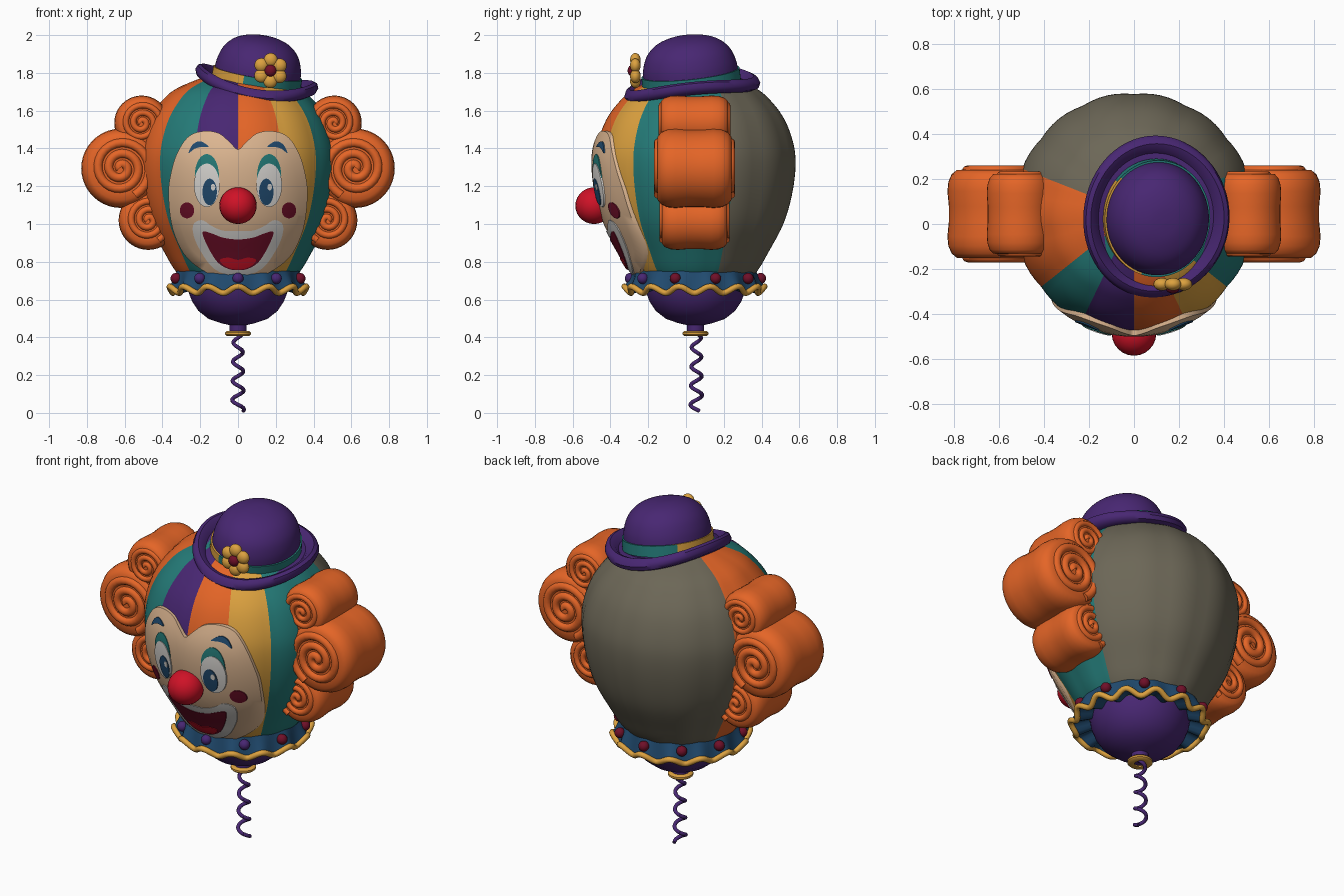
import bpy, bmesh, math
from mathutils import Matrix, Vector
from math import sin, cos, pi, radians

if "Cube" in bpy.data.objects:
    bpy.data.objects.remove(bpy.data.objects["Cube"])

CY = 0.05  # y of the balloon axis


def material(name, rgb):
    m = bpy.data.materials.new(name)
    m.diffuse_color = (*rgb, 1)
    m.use_nodes = True
    m.node_tree.nodes["Principled BSDF"].inputs["Base Color"].default_value = m.diffuse_color
    return m


ORANGE = material("orange", (.78, .13, .02))
PURPLE = material("purple", (.065, .02, .17))
TEAL = material("teal", (.018, .20, .19))
YELLOW = material("golden yellow", (.72, .36, .05))
CREAM = material("cream", (.74, .48, .29))
GREY = material("olive grey", (.15, .135, .095))
WHITE = material("white", (.72, .70, .67))
RED = material("red", (.62, .006, .02))
DARKRED = material("dark red", (.16, .005, .022))
BLUE = material("blue", (.015, .07, .16))


def make(name, verts, faces, mats, rule=None):
    me = bpy.data.meshes.new(name)
    bm = bmesh.new()
    vs = [bm.verts.new(v) for v in verts]
    for f in faces:
        bm.faces.new([vs[i] for i in f])
    bmesh.ops.remove_doubles(bm, verts=bm.verts, dist=1e-5)
    bmesh.ops.recalc_face_normals(bm, faces=bm.faces)
    for f in bm.faces:
        f.smooth = True
        f.material_index = rule(f.calc_center_median()) if rule else 0
    bm.to_mesh(me)
    for m in mats:
        me.materials.append(m)
    ob = bpy.data.objects.new(name, me)
    bpy.context.collection.objects.link(ob)
    return ob


def loft(name, rings, mats, rule=None):
    n = len(rings[0])
    faces = [(i*n + j, i*n + (j+1) % n, (i+1)*n + (j+1) % n, (i+1)*n + j)
             for i in range(len(rings)-1) for j in range(n)]
    return make(name, [p for r in rings for p in r], faces, mats, rule)


def lathe(name, prof, mats, fn=None, segs=64, rule=None):
    # angle 0 points to the front (-y), positive angles to +x
    fn = fn or (lambda r, a, z: (r*sin(a), CY - r*cos(a), z))
    return loft(name, [[fn(r, 2*pi*j/segs, z) for j in range(segs)] for r, z in prof], mats, rule)


def spline(pts, n=6, closed=False):
    out, k = [], len(pts)
    get = (lambda i: pts[i % k]) if closed else (lambda i: pts[max(0, min(k-1, i))])
    for i in range(k if closed else k-1):
        p = [Vector(get(i+d)) for d in (-1, 0, 1, 2)]
        for s in range(n):
            t = s/n
            out.append(0.5*(2*p[1] + (p[2]-p[0])*t + (2*p[0]-5*p[1]+4*p[2]-p[3])*t*t
                            + (3*p[1]-p[0]-3*p[2]+p[3])*t**3))
    return out if closed else out + [Vector(pts[-1])]


def tube(name, paths, radius, mats, cyclic=False):
    cu = bpy.data.curves.new(name, 'CURVE')
    cu.dimensions = '3D'
    cu.bevel_depth, cu.bevel_resolution, cu.use_fill_caps = radius, 3, True
    for i, path in enumerate(paths):
        sp = cu.splines.new('POLY')
        sp.points.add(len(path)-1)
        for q, p in zip(sp.points, path):
            q.co = (*p, 1)
        sp.use_cyclic_u, sp.material_index = cyclic, i % len(mats)
    for m in mats:
        cu.materials.append(m)
    tmp = bpy.data.objects.new(name + "_path", cu)
    bpy.context.collection.objects.link(tmp)
    me = bpy.data.meshes.new_from_object(tmp.evaluated_get(bpy.context.evaluated_depsgraph_get()))
    bpy.data.objects.remove(tmp)
    ob = bpy.data.objects.new(name, me)
    bpy.context.collection.objects.link(ob)


def balls(name, mat, items):
    me = bpy.data.meshes.new(name)
    bm = bmesh.new()
    for c, s in items:
        bmesh.ops.create_uvsphere(bm, u_segments=24, v_segments=14, radius=1,
                                  matrix=Matrix.Translation(c) @ Matrix.Diagonal((*s, 1)))
    bm.to_mesh(me)
    me.materials.append(mat)
    bpy.context.collection.objects.link(bpy.data.objects.new(name, me))


# Balloon head with 14 gores, panels coloured by direction
HEAD = spline([(.25, .66), (.33, .75), (.39, .85), (.47, 1.0), (.515, 1.15), (.535, 1.3),
               (.525, 1.42), (.478, 1.55), (.405, 1.65), (.32, 1.72), (.15, 1.79)], 5)


def head_r(z):
    for a, b in zip(HEAD, HEAD[1:]):
        if a.y <= z <= b.y:
            return a.x + (b.x-a.x)*(z-a.y)/(b.y-a.y)
    return .25


def gore(r, a, z):
    r *= 1 - .014*(1 - abs(sin(7*a)))
    return (r*sin(a), CY - r*cos(a), z)


def panel(c):
    a = math.degrees(math.atan2(c.x, CY - c.y))
    for limit, i in ((-111.4, 4), (-51.4, 0), (-25.7, 2), (0, 1), (25.7, 0), (51.4, 3), (111.4, 2)):
        if a < limit:
            return i
    return 4


lathe("balloon_head", [(0, .66)] + [tuple(p) for p in HEAD] + [(0, 1.8)],
      [ORANGE, PURPLE, TEAL, YELLOW, GREY], gore, 84, panel)


# Painted face plates wrapped on the head
def on_head(x, z, off):
    return (x, CY - math.sqrt(max(head_r(z)**2 - x*x, 0)) - off, z)


def plate(name, mat, pts, centre, off, n=5):
    out = spline(pts, n, True)
    levels = [(s/8, off) for s in range(9)] + [(1, -.008), (.5, -.008), (0, -.008)]
    loft(name, [[on_head(centre[0] + (p.x-centre[0])*s, centre[1] + (p.y-centre[1])*s, o)
                 for p in out] for s, o in levels], [mat])


def sym(half):
    return half + [(-x, z) for x, z in reversed(half) if x > 0]


def oval(x, z, w, h):
    return [(x + w*cos(k*pi/6), z + h*sin(k*pi/6)) for k in range(12)]


plate("face", CREAM, sym([(0, 1.395), (.04, 1.43), (.10, 1.48), (.18, 1.492), (.26, 1.465), (.32, 1.38),
      (.355, 1.27), (.368, 1.15), (.345, .97), (.27, .82), (.13, .725), (0, .70)]), (0, 1.1), .016)
plate("lips", WHITE, sym([(0, .962), (.08, .965), (.14, .99), (.19, 1.02), (.235, 1.0), (.235, .94),
      (.20, .86), (.14, .775), (.07, .735), (0, .727)]), (0, .86), .021)
plate("mouth", DARKRED, sym([(0, .918), (.08, .928), (.14, .95), (.187, .958), (.165, .89), (.11, .80),
      (.05, .762), (0, .757)]), (0, .85), .025)
plate("tongue", RED, sym([(0, .81), (.05, .822), (.095, .812), (.08, .785), (.04, .764), (0, .76)]),
      (0, .785), .029)
for s, side in ((-1, "left"), (1, "right")):
    plate(side + "_eyeshadow", TEAL, oval(s*.165, 1.255, .064, .115), (s*.165, 1.255), .020)
    plate(side + "_eye_white", WHITE, oval(s*.165, 1.205, .068, .115), (s*.165, 1.205), .024)
    plate(side + "_iris", BLUE, oval(s*.15, 1.17, .038, .07), (s*.15, 1.17), .028)
    plate(side + "_eye_glint", WHITE, oval(s*.15 + .018, 1.195, .012, .018), (s*.15 + .018, 1.195), .031)
    plate(side + "_eyebrow", BLUE, [(s*x, z) for x, z in ((.155, 1.41), (.20, 1.438), (.24, 1.42), (.262, 1.375),
          (.23, 1.398), (.195, 1.408))], (s*.215, 1.415), .022)
    plate(side + "_cheek", DARKRED, oval(s*.27, 1.072, .038, .042), (s*.27, 1.072), .021)
balls("nose", RED, [((0, -.487, 1.097), (.099, .099, .097))])


# Curled hair puffs with spiral ends
def puff(name, x, z, r, length):
    prof = [(0, -.46), (.6, -.47), (.8, -.465), (.91, -.42), (.98, -.34), (1, -.24), (.97, -.08)]
    prof += [(a, -b) for a, b in reversed(prof)]
    lathe(name, [(r*a, length*b) for a, b in prof], [ORANGE],
          lambda q, a, h: (x + q*cos(a), .045 + h, z + q*sin(a)), 40)


for s, side in ((-1, "left"), (1, "right")):
    puff(side + "_hair_core", s*.45, 1.28, .22, .34)
    for part, x, z, r, l in (("top", .51, 1.535, .145, .38), ("middle", .62, 1.295, .21, .42),
                             ("bottom", .475, 1.02, .157, .37)):
        puff(f"{side}_{part}_hair_puff", s*x, z, r, l)
        curls = []
        for end in (-1, 1):
            curls.append([(s*(x + r*(.03 + .73*t/70)*cos(t*.24)), .045 + end*(l*.455),
                           z + r*(.03 + .73*t/70)*sin(t*.24)) for t in range(71)])
        tube(f"{side}_{part}_hair_curl", curls, r*.115, [ORANGE])

# Tilted bowler hat
HAT = Matrix.Translation((.095, .03, 1.74)) @ Matrix.Rotation(radians(9), 4, 'Y') @ Matrix.Rotation(radians(6), 4, 'X')


def hat(r, a, z):
    return HAT @ Vector((.91*r*sin(a), -r*cos(a), z))


def brim(r, a, z):
    return hat(r, a, z - .03*cos(2*a)*(r/.36)**2)


lathe("hat_brim", [(0, .0), (.24, .005), (.285, 0), (.305, .022), (.33, .034), (.352, .024), (.362, 0),
                   (.352, -.024), (.325, -.036), (.28, -.036), (0, -.03)], [PURPLE], brim)
crown = spline([(.25, -.01), (.252, .06), (.243, .12), (.215, .18), (.16, .228), (.08, .255), (0, .261)], 4)
lathe("hat_crown", [(0, -.01)] + [tuple(p) for p in crown], [PURPLE], hat)
lathe("hat_band", [(.24, 0), (.262, 0), (.261, .062), (.24, .062), (.24, 0)], [TEAL, YELLOW], hat, 64,
      lambda c: int(c.x < .03 and c.y < .2))

# Hat flower
F = Vector((.172, -.268, 1.812))
balls("flower_petals", YELLOW, [(F + Vector((.056*cos(k*pi/3 + .5), 0, .056*sin(k*pi/3 + .5))), (.037, .028, .037))
                                for k in range(6)])
balls("flower_centre", DARKRED, [(F + Vector((0, -.016, 0)), (.031, .025, .031))])


# Frilled collar with wavy trim and dots
def frill(r, a, z):
    w = max(0, (.75 - z)/.09)*cos(14*a)
    r += .012*w
    return (r*sin(a), CY - .005 - r*cos(a), z + .016*w)


lathe("collar", [(.27, .755), (.325, .752), (.338, .71), (.355, .66), (.342, .65), (.26, .672), (.27, .755)],
      [BLUE], frill, 112)
tube("collar_trim", [[frill(.358, 2*pi*j/168, .652) for j in range(168)]], .016, [YELLOW], True)
dots = [(k, ((.345*sin(k*pi/5), CY - .345*cos(k*pi/5), .712), (.029, .029, .029))) for k in range(10)]
balls("collar_red_dots", DARKRED, [d for k, d in dots if 2 <= k <= 8])
balls("collar_purple_dots", PURPLE, [d for k, d in dots if not 2 <= k <= 8])

# Bowl, neck and ring below the collar
lathe("bowl_and_neck", [(0, .415), (.045, .415), (.046, .465), (.09, .475), (.155, .497), (.21, .54), (.243, .59),
                        (.262, .64), (.268, .68), (0, .68)], [PURPLE])
lathe("neck_ring", [(.03, .408), (.06, .408), (.068, .415), (.068, .426), (.06, .433), (.03, .433), (.03, .408)],
      [YELLOW], None, 32)


# Two-colour coiled string
def coil(t):
    r = .024 + .008*t/8
    return (r*cos(t*pi + .5), .055 + r*sin(t*pi + .5), .415 - .405*t/8)


tube("coiled_string", [[coil(k/2 + j/20) for j in range(11)] for k in range(16)], .0105, [PURPLE, ORANGE])

bpy.ops.object.select_all(action='SELECT')
bpy.context.view_layer.objects.active = bpy.data.objects["balloon_head"]
bpy.ops.object.shade_smooth_by_angle(angle=radians(45))
